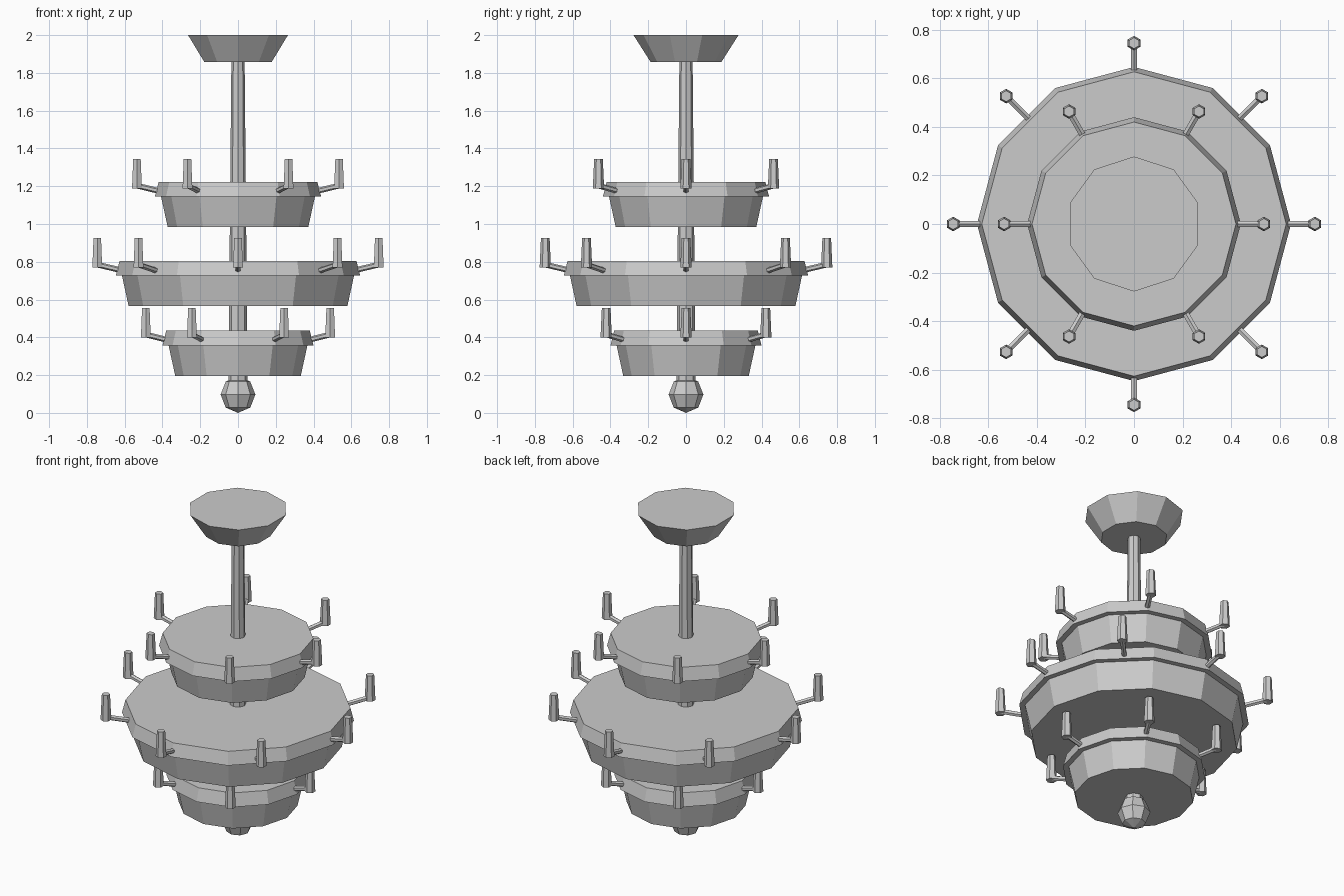
import bpy
from math import pi, cos, sin, radians
from mathutils import Vector

cube = bpy.data.objects.get("Cube")
if cube:
    bpy.data.objects.remove(cube, do_unlink=True)

# One plain grey for the whole fixture
grey = bpy.data.materials.new("plain_grey")
grey.use_nodes = True
COLOUR = (0.6, 0.6, 0.6, 1)
grey.diffuse_color = COLOUR
grey.node_tree.nodes["Principled BSDF"].inputs["Base Color"].default_value = COLOUR


def finish(name):
    obj = bpy.context.object
    obj.name = name
    obj.data.materials.append(grey)
    return obj


def frustum(name, sides, r_low, r_high, z_low, z_high, x=0, y=0):
    bpy.ops.mesh.primitive_cone_add(
        vertices=sides, radius1=r_low, radius2=r_high, depth=z_high - z_low,
        location=(x, y, (z_low + z_high) / 2))
    return finish(name)


def rod_between(name, a, b, radius):
    a, b = Vector(a), Vector(b)
    bpy.ops.mesh.primitive_cylinder_add(
        vertices=6, radius=radius, depth=(b - a).length, location=(a + b) / 2,
        rotation=(b - a).to_track_quat('Z', 'Y').to_euler())
    return finish(name)


def tier(label, rim, base_z, arms, reach):
    """Drum with an overhanging rim and a ring of candle arms."""
    frustum(label + "_drum", 12, rim - 0.068, rim - 0.032, base_z, base_z + 0.165)
    frustum(label + "_rim", 12, rim, rim - 0.02, base_z + 0.162, base_z + 0.24)
    for i in range(arms):
        angle = 2 * pi * i / arms
        c, s = cos(angle), sin(angle)
        inner, z = rim - 0.05, base_z + 0.185
        rod_between(f"{label}_arm_{i + 1}", (inner * c, inner * s, z),
                    (reach * c, reach * s, z + 0.035), 0.015)
        frustum(f"{label}_candle_{i + 1}", 6, 0.03, 0.023,
                base_z + 0.205, base_z + 0.36, reach * c, reach * s)


# Ceiling canopy and tapered stem
frustum("ceiling_canopy", 10, 0.187, 0.278, 1.857, 2.0)
frustum("stem", 8, 0.051, 0.035, 0.16, 1.87)

# Three tiers
tier("upper_tier", 0.44, 0.983, 6, 0.535)
tier("middle_tier", 0.647, 0.565, 8, 0.745)
tier("lower_tier", 0.4, 0.195, 6, 0.488)

# Faceted finial hanging at the bottom
bpy.ops.mesh.primitive_uv_sphere_add(segments=8, ring_count=4, radius=0.092,
                                     location=(0, 0, 0.097))
finish("finial").scale.z = 1.054
